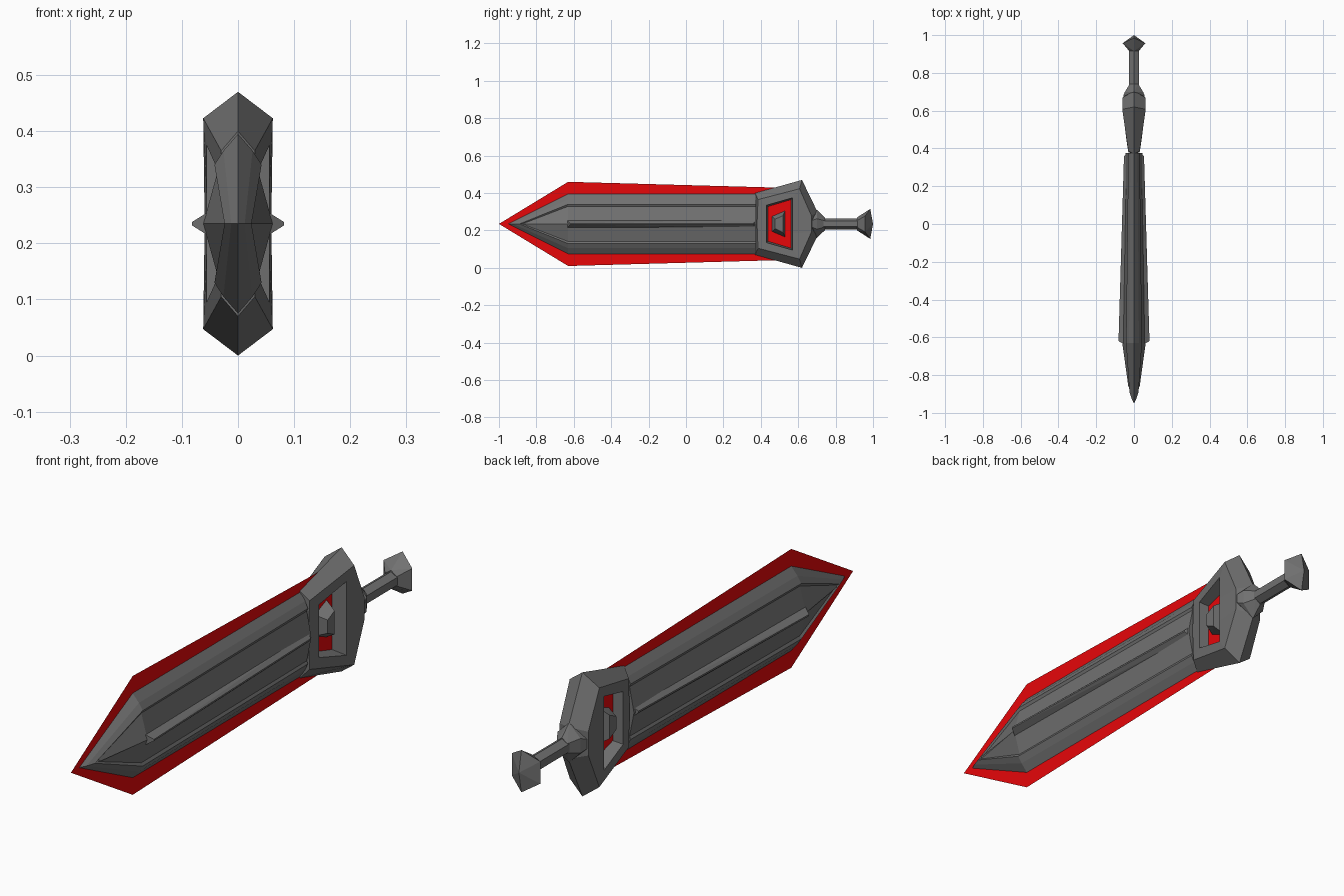
import bpy, bmesh
from math import pi
from mathutils import Matrix

if "Cube" in bpy.data.objects:
    bpy.data.objects.remove(bpy.data.objects["Cube"])

ZC = 0.235  # height of the sword's long axis


def material(name, r, g, b):
    m = bpy.data.materials.new(name)
    m.diffuse_color = (r, g, b, 1)
    m.use_nodes = True
    m.node_tree.nodes["Principled BSDF"].inputs["Base Color"].default_value = m.diffuse_color
    return m


red = material("red", 0.8, 0.002, 0.003)
steel = material("dark_steel", 0.165, 0.165, 0.165)


def finish(name, bm, mat=steel):
    bmesh.ops.remove_doubles(bm, verts=bm.verts, dist=0.0005)
    bmesh.ops.recalc_face_normals(bm, faces=bm.faces)
    me = bpy.data.meshes.new(name)
    bm.to_mesh(me)
    bm.free()
    ob = bpy.data.objects.new(name, me)
    ob.location.z = ZC
    bpy.context.collection.objects.link(ob)
    me.materials.append(mat)
    return ob


def quarter_loft(name, rows, cap=None):
    """Skin rows of (x, y, z) points and mirror the patch across x and z."""
    bm = bmesh.new()
    for sx in (1, -1):
        for sz in (1, -1):
            grid = [[bm.verts.new((x * sx, y, z * sz)) for x, y, z in r] for r in rows]
            for a, b in zip(grid, grid[1:]):
                for i in range(len(a) - 1):
                    bm.faces.new((a[i], a[i + 1], b[i + 1], b[i]))
            if cap:
                bm.faces.new(grid[-1] + [bm.verts.new(cap)])
    return finish(name, bm)


def hull(name, points, sides):
    """Convex hull of points mirrored in z, repeated for each side in x."""
    bm = bmesh.new()
    for sx in sides:
        vs = [bm.verts.new((x * sx, y, z * sz)) for x, y, z in points for sz in (1, -1)]
        res = bmesh.ops.convex_hull(bm, input=vs)
        junk = {v for v in res["geom_interior"] + res["geom_unused"]
                if isinstance(v, bmesh.types.BMVert)}
        bmesh.ops.delete(bm, geom=list(junk), context='VERTS')
    bmesh.ops.dissolve_limit(bm, angle_limit=0.01, verts=bm.verts, edges=bm.edges)
    return finish(name, bm)


# Thin red cutting edge running through the whole blade and guard
bm = bmesh.new()
half = [(-1, 0), (-0.63, 0.225), (0.6, 0.191)]
outline = half + [(y, -z) for y, z in half[:0:-1]]
bm.faces.new([bm.verts.new((0, y, z)) for y, z in outline])
finish("cutting_edge", bm, red)

# Blade body: bevelled border, shallow groove and raised centre panel
shoulder = [(0, 0.16), (0.026, 0.13), (0.042, 0.105), (0.036, 0.094), (0.062, 0)]
tip = [(0, -0.95), (0.012, -0.925), (0.024, -0.89), (0.02, -0.875), (0.03, -0.86)]
quarter_loft("blade", [
    [(x, y, 0) for x, y in tip],
    [(x, -0.63, z) for x, z in shoulder],
    [(x * 0.72, 0.375, z) for x, z in shoulder],
], cap=(0, 0.375, 0))

# Central rib on each face, taller toward the tip
hull("blade_rib", [(0.055, -0.635, 0.02), (0.082, -0.62, 0.003),
                   (0.035, 0.372, 0.02), (0.053, 0.36, 0.003),
                   (0.03, -0.63, 0.02), (0.02, 0.37, 0.02)], (1, -1))

# Guard: ridged frame around an open window
quarter_loft("guard", [
    [(0, 0.37, 0), (0, 0.37, 0.165), (0, 0.62, 0.235), (0, 0.705, 0.06), (0, 0.705, 0)],
    [(0.03, 0.38, 0), (0.03, 0.385, 0.13), (0.062, 0.607, 0.188),
     (0.06, 0.67, 0.045), (0.06, 0.67, 0)],
    [(0.038, 0.43, 0), (0.038, 0.43, 0.10), (0.056, 0.57, 0.14),
     (0.056, 0.57, 0.05), (0.056, 0.57, 0)],
    [(0, 0.438, 0), (0, 0.438, 0.093), (0, 0.562, 0.13),
     (0, 0.562, 0.05), (0, 0.562, 0)],
])

# Raised stud inside the window
hull("guard_stud", [(0, 0.46, 0.04), (0, 0.53, 0.07),
                    (0.042, 0.477, 0.025), (0.042, 0.518, 0.045)], (1, -1))

# Tapered collar joining the guard to the grip
collar = [(0.058, 0.675, 0.018), (0.048, 0.70, 0.028), (0.022, 0.742, 0.017)]
hull("collar", collar + [(-x, y, z) for x, y, z in collar]
     + [(0, 0.675, 0.05), (0, 0.70, 0.075), (0, 0.742, 0.034)], (1,))

# Six-sided grip
bm = bmesh.new()
bmesh.ops.create_cone(bm, cap_ends=True, segments=6, radius1=0.03, radius2=0.03,
                      depth=0.21, matrix=Matrix.Translation((0, 0.825, 0))
                      @ Matrix.Rotation(-pi / 2, 4, 'X'))
finish("grip", bm)

# Flared pommel with a pointed end
hull("pommel", [(0, 0.915, 0.035), (0.025, 0.915, 0.018), (-0.025, 0.915, 0.018),
                (0.06, 0.957, 0.042), (-0.06, 0.957, 0.042),
                (0, 0.985, 0.08), (0, 1.0, 0)], (1,))
